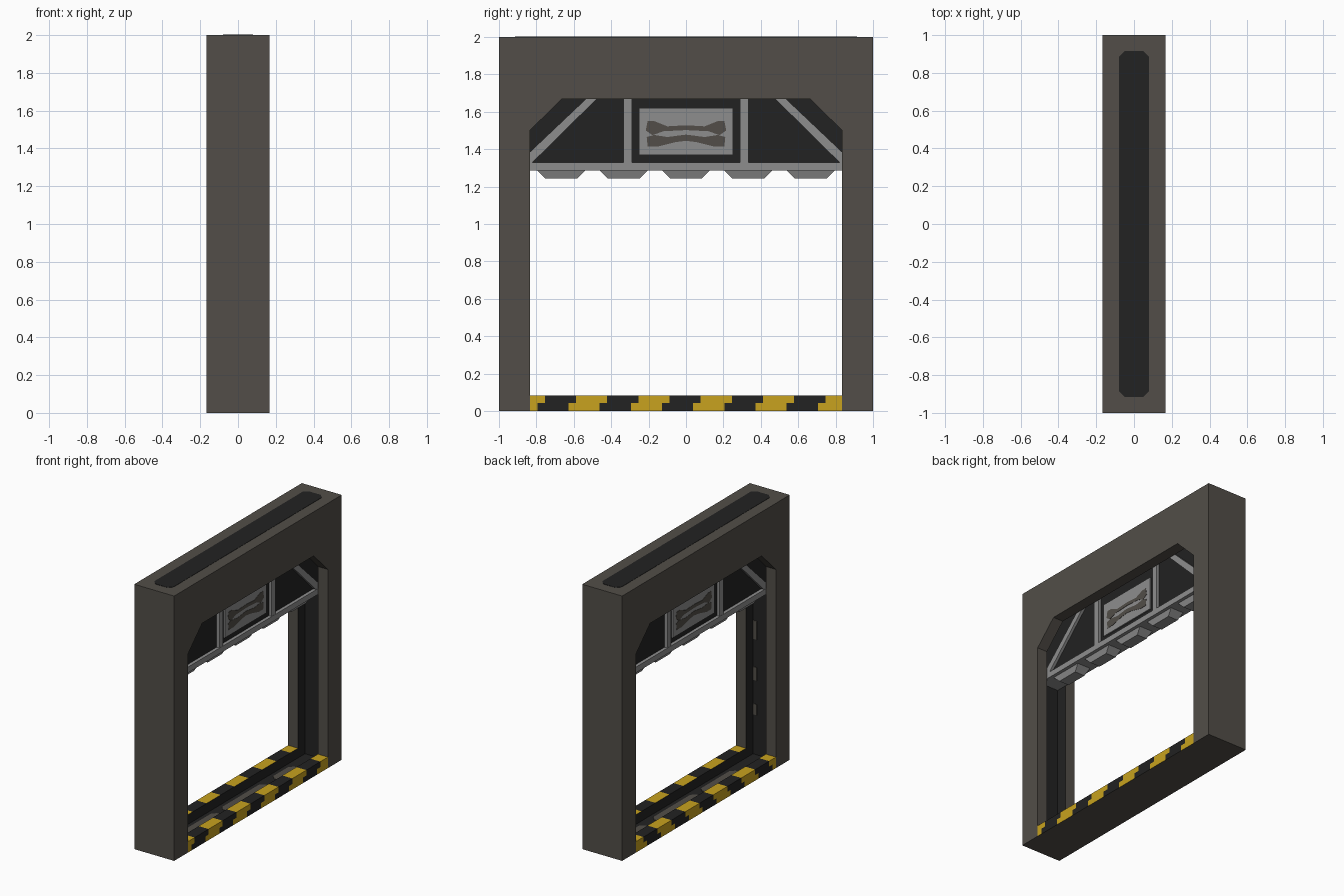
import bpy, bmesh, math
from mathutils import Vector

if "Cube" in bpy.data.objects:
    bpy.data.objects.remove(bpy.data.objects["Cube"])


def material(name, c):
    m = bpy.data.materials.new(name)
    m.diffuse_color = (*c, 1)
    m.use_nodes = True
    m.node_tree.nodes["Principled BSDF"].inputs["Base Color"].default_value = m.diffuse_color
    return m


BROWN = material("brown_grey_metal", (0.084, 0.076, 0.065))
DARK = material("charcoal", (0.016, 0.016, 0.016))
GREY = material("light_grey_steel", (0.27, 0.27, 0.27))
YELLOW = material("hazard_yellow", (0.578, 0.361, 0.013))


def prism(name, pts, lo, hi, mats, axis="X", taper=None):
    """Extrude a profile: yz points along X, or xy points along Z."""
    bm = bmesh.new()

    def ring(h):
        if axis == "X":
            return [bm.verts.new((h, a, b)) for a, b in pts]
        return [bm.verts.new((a, b, h)) for a, b in pts]
    r0, r1 = ring(lo), ring(hi)
    bm.faces.new(r0)
    bm.faces.new(r1)
    for i in range(len(pts)):
        j = (i + 1) % len(pts)
        bm.faces.new((r0[i], r0[j], r1[j], r1[i]))
    bmesh.ops.recalc_face_normals(bm, faces=bm.faces)
    me = bpy.data.meshes.new(name)
    bm.to_mesh(me)
    bm.free()
    for m in mats:
        me.materials.append(m)
    ob = bpy.data.objects.new(name, me)
    bpy.context.collection.objects.link(ob)
    return ob


def rect(a0, a1, b0, b1):
    return [(a0, b0), (a1, b0), (a1, b1), (a0, b1)]


def octagon(a, b, c):
    return [(-a, -b + c), (-a + c, -b), (a - c, -b), (a, -b + c),
            (a, b - c), (a - c, b), (-a + c, b), (-a, b - c)]


W, G = 1 / 6, 0.083        # half depth of frame, half width of the door track
J, T = 0.835, 0.918        # jamb face, bottom of jamb track

# Frame: solid block with a chamfered opening and a door track cut out
frame = prism("door_frame", rect(-1, 1, 0, 2), -W, W, [BROWN, DARK])
opening = prism("opening_cutter", [(-J, -0.1), (J, -0.1), (J, 1.5), (0.665, 1.667),
                                   (-0.665, 1.667), (-J, 1.5)], -0.3, 0.3, [BROWN])
track = prism("track_cutter", rect(-T, T, -0.1, 1.75), -G, G, [BROWN])
for cutter in (opening, track):
    mod = frame.modifiers.new("cut", "BOOLEAN")
    mod.object = cutter
    mod.operation = "DIFFERENCE"
    mod.solver = "EXACT"
    cutter.hide_render = True
    bpy.context.view_layer.objects.active = frame
    bpy.ops.object.modifier_apply(modifier=mod.name)
    bpy.data.objects.remove(cutter)
for p in frame.data.polygons:
    c = p.center
    inside = abs(c.x) < G + 0.002 and abs(c.y) < 0.95 and 0.003 < c.z < 1.9
    p.material_index = 1 if inside else 0

# Dark inset strip on top
prism("top_strip", octagon(0.08, 0.915, 0.03), 1.995, 2.002, [DARK], "Z")

# Sill: striped rails either side of a dark track floor
START, STEP, SHIFT = -0.755, 1 / 6, 0.04
for side, tag in ((1, "right"), (-1, "left")):
    lo, hi = sorted((side * G, side * W))
    rail = prism("sill_rail_" + tag, rect(-J, J, 0, 0.083), lo, hi, [BROWN, DARK, YELLOW])
    bm = bmesh.new()
    bm.from_mesh(rail.data)
    cuts = [(Vector((0, 0, 0.042)), Vector((0, 0, 1)))]
    for k in range(10):
        for d in (0, SHIFT):
            cuts.append((Vector((0, START + k * STEP - d, 0)), Vector((0, 1, 0))))
    for co, no in cuts:
        bmesh.ops.bisect_plane(bm, geom=bm.verts[:] + bm.edges[:] + bm.faces[:],
                               plane_co=co, plane_no=no)
    for f in bm.faces:
        c = f.calc_center_median()
        shift = SHIFT if c.z < 0.042 else 0
        black = math.floor((c.y - START + shift) / STEP) % 2 == 0
        f.material_index = 1 if black or f.normal.x * side < -0.5 else 2
        if f.normal.z < -0.5:
            f.material_index = 0
    bm.to_mesh(rail.data)
    bm.free()
floor = prism("track_floor", rect(-G, G, -T, T), 0, 0.01, [BROWN, DARK], "Z")
for p in floor.data.polygons:
    p.material_index = 1 if p.normal.z > 0.5 else 0
for y, half in ((-0.42, 0.2), (0.1, 0.25), (0.58, 0.12)):
    stain = prism("floor_wear", octagon(0.05, half, 0.03), 0.009, 0.013, [BROWN], "Z")
    stain.location.y = y

# Raised door: dark panel with steel rail, struts and braces
prism("door_panel", rect(-0.912, 0.912, 1.32, 1.745), -0.055, 0.055, [DARK])
prism("door_bottom_rail", rect(-0.914, 0.914, 1.287, 1.33), -0.08, 0.08, [GREY])
for s, tag in ((1, "right"), (-1, "left")):
    prism("door_strut_" + tag, rect(*sorted((s * 0.29, s * 0.335)), 1.33, 1.74),
          -0.078, 0.078, [GREY])
    prism("door_brace_" + tag, [(s * 0.85, 1.33), (s * 0.85, 1.37), (s * 0.47, 1.73),
                                (s * 0.42, 1.725), (s * 0.82, 1.33)],
          -0.076, 0.076, [GREY])

# Teeth under the rail, narrowing downward
for k in range(-2, 3):
    y = k / 3
    tooth = prism("door_tooth", [(y - 0.13, 1.288), (y - 0.085, 1.243),
                                 (y + 0.085, 1.243), (y + 0.13, 1.288)],
                  -0.055, 0.055, [GREY])
    for v in tooth.data.vertices:
        if v.co.z < 1.26:
            v.co.x *= 0.75

# Centre plate with worn patches on both faces
prism("centre_plate", rect(-0.25, 0.25, 1.37, 1.62), -0.065, 0.065, [GREY])
upper = [(0, 1.528), (0.1, 1.522), (0.17, 1.55), (0.205, 1.55), (0.215, 1.5),
         (0.18, 1.475), (0.12, 1.496), (0, 1.502)]
lower = [(0, 1.478), (0.1, 1.465), (0.17, 1.476), (0.21, 1.465), (0.205, 1.414),
         (0.15, 1.414), (0.06, 1.437), (0, 1.445)]
for name, half in (("upper_wear", upper), ("lower_wear", lower)):
    pts = half + [(-y, z) for y, z in half[-2:0:-1]]
    for s in (1, -1):
        prism(name, pts, *sorted((s * 0.064, s * 0.067)), [BROWN])

# Small worn patches inside the jamb tracks
for s in (1, -1):
    for z, h in ((0.35, 0.04), (0.62, 0.05), (0.95, 0.07)):
        prism("jamb_wear", rect(0.05, 0.08, *sorted((s * (T - 0.004), s * T))),
              z - h, z + h, [BROWN], "Z")
